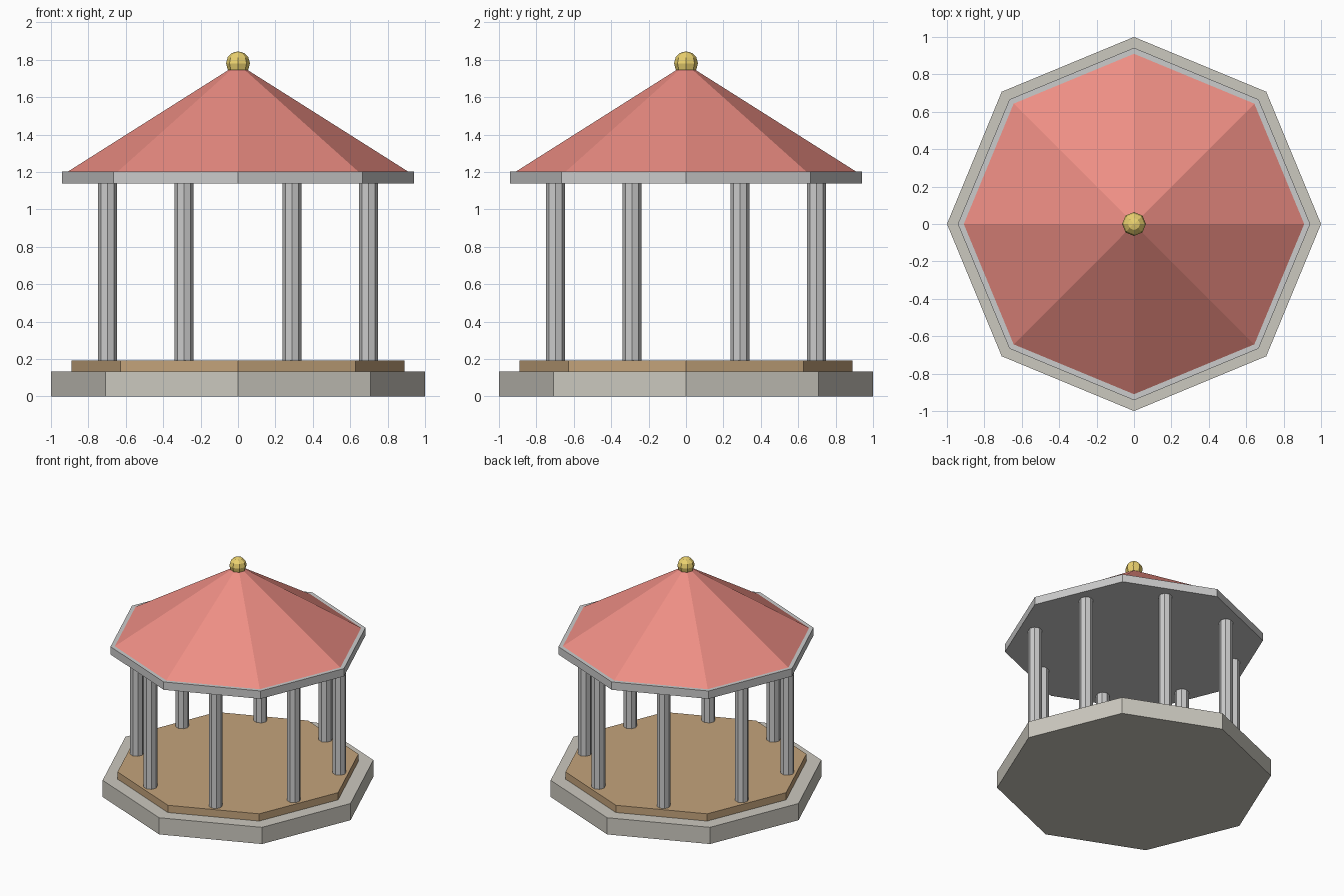
import bpy
import math

if "Cube" in bpy.data.objects:
    bpy.data.objects.remove(bpy.data.objects["Cube"])


def material(name, rgb):
    m = bpy.data.materials.new(name)
    m.diffuse_color = (*rgb, 1)
    m.use_nodes = True
    m.node_tree.nodes["Principled BSDF"].inputs["Base Color"].default_value = m.diffuse_color
    return m


STONE = material("stone", (0.60, 0.58, 0.52))
WOOD = material("wood", (0.55, 0.37, 0.20))
WHITE = material("white_paint", (0.84, 0.84, 0.81))
RED = material("red_tiles", (0.85, 0.27, 0.23))
GOLD = material("gold", (0.83, 0.64, 0.16))


def prism(name, r1, r2, z0, z1, mat, x=0, y=0):
    """Eight-sided prism or frustum with a corner on the +x axis."""
    bpy.ops.mesh.primitive_cone_add(vertices=8, radius1=r1, radius2=r2, depth=z1 - z0,
                                    location=(x, y, (z0 + z1) / 2))
    ob = bpy.context.object
    ob.name = name
    ob.data.materials.append(mat)
    return ob


# Stepped octagonal platform
prism("stone_base", 1.0, 1.0, 0, 0.134, STONE)
prism("wooden_floor", 0.89, 0.89, 0.134, 0.192, WOOD)

# Ring of columns, one behind the middle of each platform side
for i in range(8):
    a = math.radians(22.5 + 45 * i)
    prism(f"column_{i + 1}", 0.05, 0.05, 0.192, 1.139, WHITE,
          0.755 * math.cos(a), 0.755 * math.sin(a))

# Eaves slab and roof
prism("eaves", 0.942, 0.942, 1.139, 1.202, WHITE)
prism("roof", 0.91, 0.047, 1.202, 1.748, RED)

# Low-poly ball on the peak
bpy.ops.mesh.primitive_uv_sphere_add(segments=8, ring_count=6, radius=0.064,
                                     location=(0, 0, 1.781))
ball = bpy.context.object
ball.name = "finial"
ball.data.materials.append(GOLD)
